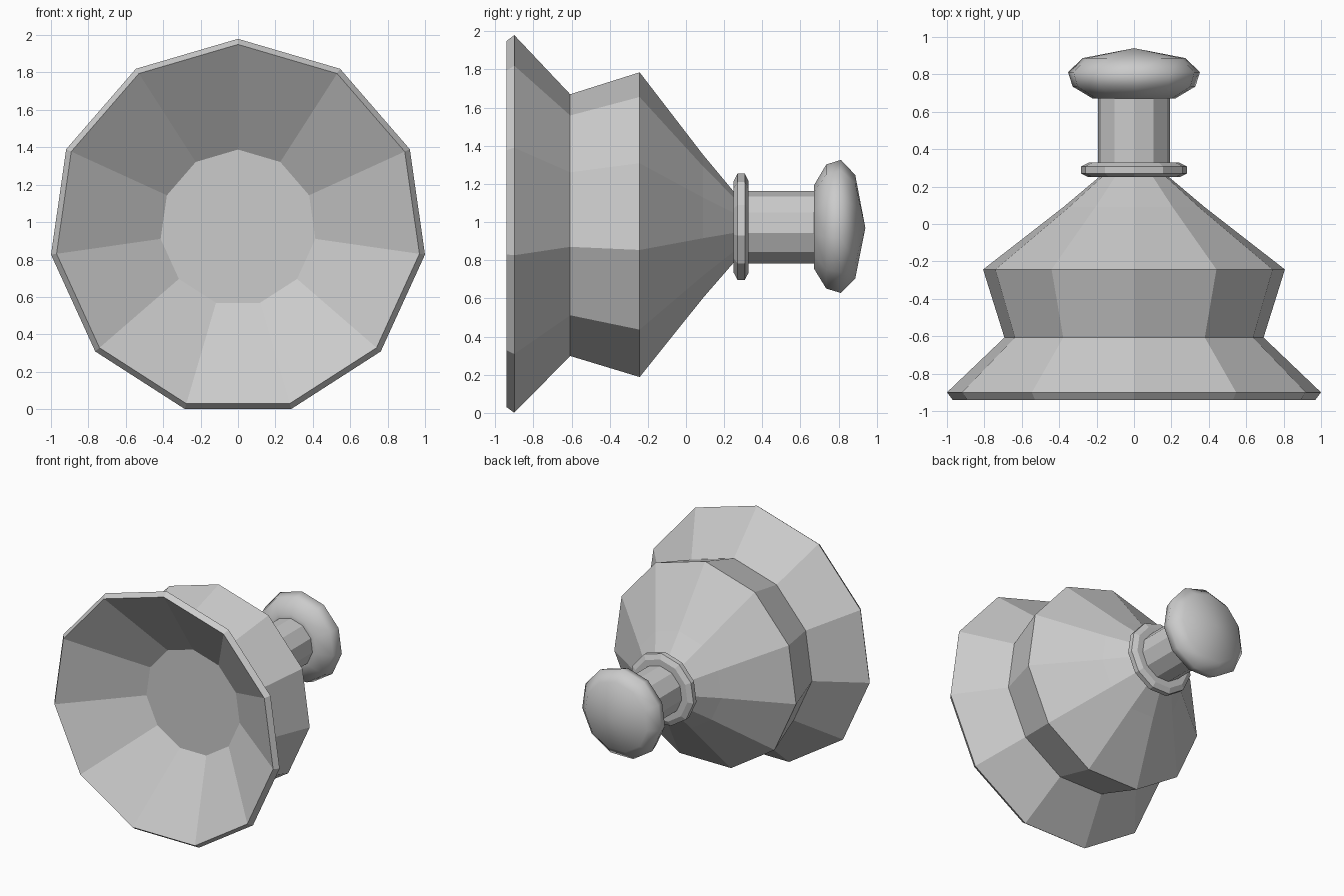
import bpy, bmesh
from math import sin, cos, pi

if "Cube" in bpy.data.objects:
    bpy.data.objects.remove(bpy.data.objects["Cube"])

SIDES = 11
AXIS_Z = 0.97


def lathe(name, profile, smooth=False, cap_start=False):
    """Revolve (y, radius) points about a horizontal axis along y; radius 0 makes a pole."""
    bm = bmesh.new()
    rings = []
    for y, r in profile:
        if r == 0:
            rings.append([bm.verts.new((0, y, AXIS_Z))] * SIDES)
        else:
            angles = [2 * pi * k / SIDES for k in range(SIDES)]
            rings.append([bm.verts.new((r * sin(a), y, AXIS_Z + r * cos(a))) for a in angles])
    if cap_start:
        bm.faces.new(rings[0][::-1])
    for a, b in zip(rings, rings[1:]):
        for k in range(SIDES):
            n = (k + 1) % SIDES
            corners = [a[k], a[n], b[n], b[k]]
            bm.faces.new(list(dict.fromkeys(corners)))
    for f in bm.faces:
        f.smooth = smooth
    mesh = bpy.data.meshes.new(name)
    bm.to_mesh(mesh)
    bm.free()
    obj = bpy.data.objects.new(name, mesh)
    bpy.context.collection.objects.link(obj)
    return obj


# Flared bell: recessed floor, inner cone, rim, waist, shoulder, taper
lathe("bell", [(-0.57, 0.418), (-0.94, 0.98), (-0.90, 1.01), (-0.607, 0.70),
               (-0.243, 0.815), (0.09, 0.382), (0.25, 0.19)], cap_start=True)

# Collar between bell and grip
lathe("collar", [(0.25, 0.19), (0.25, 0.245), (0.27, 0.285), (0.308, 0.285),
                 (0.328, 0.245), (0.328, 0.194)])

# Straight grip
lathe("grip", [(0.328, 0.194), (0.67, 0.194)])

# Rounded knob at the back
lathe("knob", [(0.67, 0.194), (0.672, 0.225), (0.735, 0.332), (0.812, 0.356),
               (0.887, 0.277), (0.94, 0)], smooth=True)
